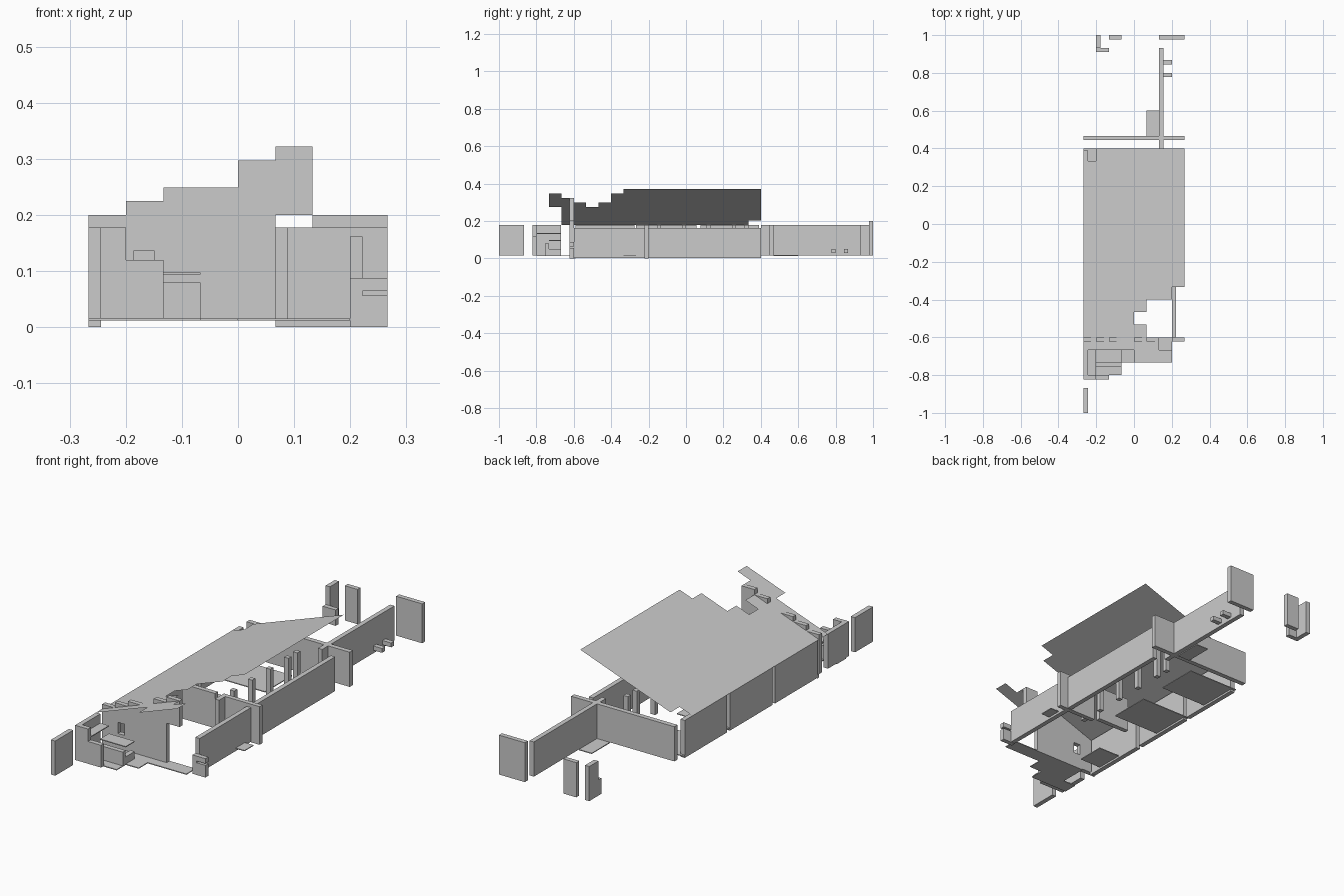
import bpy, bmesh

if "Cube" in bpy.data.objects:
    bpy.data.objects.remove(bpy.data.objects["Cube"])

T = 1 / 45            # wall thickness
C = 1 / 15            # planning grid cell
LOW, TOP = 0.016, 0.178


def box(name, x0, x1, y0, y1, z0=LOW, z1=TOP):
    bm = bmesh.new()
    bmesh.ops.create_cube(bm, size=1)
    for v in bm.verts:
        v.co.x = x0 if v.co.x < 0 else x1
        v.co.y = y0 if v.co.y < 0 else y1
        v.co.z = z0 if v.co.z < 0 else z1
    return finish(name, bm)


def finish(name, bm):
    me = bpy.data.meshes.new(name)
    bm.to_mesh(me)
    bm.free()
    ob = bpy.data.objects.new(name, me)
    bpy.context.collection.objects.link(ob)
    return ob


def plate(name, x0, x1, y0, y1, z=LOW):
    return box(name, x0, x1, y0, y1, z - 0.004, z)


L, R = -4 * C, 4 * C

# Sloping broken roof: one thin sheet made of rows (x0, x1, y0, y1)
bm = bmesh.new()
rows = [(0, 3, -11, -10), (-4, 2, -10, -9), (-4, 1, -9, -8), (-4, 0, -8, -7),
        (-4, 1, -7, -6), (-4, 3, -6, -5), (-4, 4, -5, 5), (-3, 4, 5, 6)]
for x0, x1, y0, y1 in rows:
    pts = [(x0, y0), (x1, y0), (x1, y1), (x0, y1)]
    bm.faces.new([bm.verts.new((x * C, y * C, TOP + (x * C - L) * 0.36)) for x, y in pts])
finish("roof", bm)

# Stepped gable wall with a small window
GY0, GY1 = -0.622, -0.6
gable = [(L, -0.2, 0.20), (-0.133, 0, 0.249), (0, 0.067, 0.297)]
for i, (x0, x1, z1) in enumerate(gable):
    box(f"gable_{i}", x0, x1, GY0, GY1, LOW, z1)
box("gable_high_end", 0.067, 0.133, GY0, GY1, 0.2, 0.322)
box("gable_window_left", -0.2, -0.185, GY0, GY1, LOW, 0.225)
box("gable_window_right", -0.15, -0.133, GY0, GY1, LOW, 0.225)
box("gable_window_sill", -0.185, -0.15, GY0, GY1, LOW, 0.085)
box("gable_window_head", -0.185, -0.15, GY0, GY1, 0.137, 0.225)

# Left outer wall panels
for i in range(3):
    y0 = -0.6 + i / 3
    box(f"left_wall_{i}", L, L + T, y0 + 0.01, y0 + 1 / 3 - 0.01, 0.003, TOP)

# Right outer wall panels
box("right_wall_front", 0.2, 0.2 + T, -0.6, -0.222, 0.002, 0.162)
box("right_wall_back", 0.2, 0.2 + T, -0.2, 0.4, 0.002, 0.162)

# Cross wall with doorway
box("cross_wall_right", 0.067, R, -0.222, -0.2, 0)
box("cross_wall_left", -0.133, 0.036, -0.222, -0.2)
box("door_jamb", 0.067, 0.067 + T, -0.267, -0.222)

# Ruined corner stub
box("corner_stub_lower", 0.2, R, GY0, GY1, 0, 0.057)
box("corner_stub_upper", 0.2, R, GY0, GY1, 0.065, 0.088)
box("corner_stub_core", 0.2, 0.222, GY0, GY1, 0.057, 0.065)

# Interior posts
for i, y in enumerate([-0.144, -0.011, 0.122, 0.256, 0.322]):
    box(f"post_{i}", 0.067, 0.067 + T, y - T / 2, y + T / 2)

# Back walls
box("back_cross_wall", L, R, 0.444, 0.467)
box("back_spine_wall_inner", 0.133, 0.155, 0.4, 0.444)
box("back_spine_wall", 0.133, 0.155, 0.467, 0.933)
for i, y in enumerate([0.789, 0.856]):
    box(f"spine_bracket_{i}", 0.155, 0.2, y - 0.011, y + 0.011, 0.03, 0.05)
box("back_end_wall", 0.133, R, 0.978, 1, LOW, 0.2)
box("back_left_panel", -0.133, -0.067, 0.978, 1)
box("back_corner_panel", -0.2, -0.178, 0.933, 1)
box("back_corner_low", -0.2, -0.133, 0.911, 0.933, LOW, 0.09)

# Front left walls
box("front_far_panel", L, L + T, -1, -0.867)
box("front_side_wall", L, L + T, -0.8, -0.667)
box("front_wall_tall", L, -0.2, -0.822, -0.8)
box("front_wall_mid", -0.2, -0.133, -0.822, -0.8, LOW, 0.12)
box("front_low_wall", -0.2, -0.067, -0.755, -0.733, LOW, 0.08)
box("front_low_return", -0.089, -0.067, -0.733, -0.667, LOW, 0.05)
plate("front_shelf_high", L + T, -0.2, -0.8, -0.667, 0.135)
plate("front_shelf_low", -0.2, -0.067, -0.733, -0.667, 0.098)

# Remaining floor plates
floors = [(L, 0, 0.2, 0.4), (L, 0, -0.133, 0.067), (L, -0.133, -0.533, -0.4),
          (0.2, R, -0.333, -0.267), (0.067, 0.133, 0.467, 0.6),
          (-0.2, 0, -0.733, -0.6), (0, 0.2, -0.667, -0.6),
          (L, -0.067, -0.8, -0.733)]
for i, f in enumerate(floors):
    plate(f"floor_{i}", *f)
box("model_base_edge", L, L + T, -0.6, -0.59, 0, LOW)
